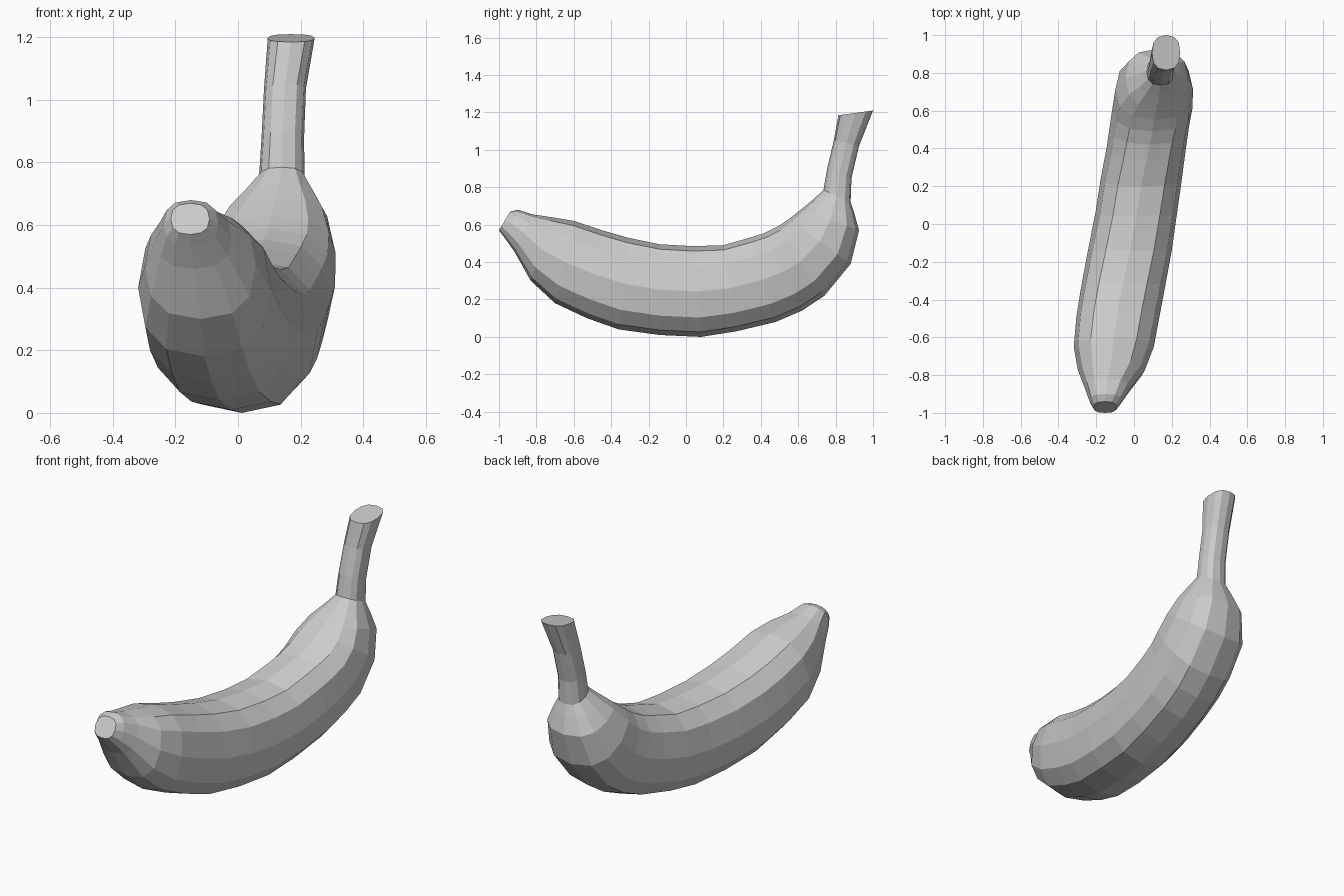
import bpy
import bmesh
from math import cos, sin, tau, copysign
from mathutils import Vector

SIDES = 12
FULLNESS = .8  # below one swells the section beyond an ellipse

# Sections from blossom tip to stem end:
# upper edge (y, z), lower edge (y, z), centre x, half width
BLOSSOM_TIP = [
    ((-.94, .67), (-1, .57), -.153, .062),
    ((-.9, .68), (-.97, .53), -.15, .087),
    ((-.82, .655), (-.92, .46), -.14, .12),
]
BODY = [
    ((-.72, .64), (-.83, .3), -.12, .177),
    ((-.6, .62), (-.7, .18), -.107, .212),
    ((-.45, .57), (-.53, .1), -.085, .22),
    ((-.31, .53), (-.36, .04), -.058, .222),
    ((-.14, .495), (-.14, .01), -.022, .222),
    ((.04, .485), (.08, 0), .012, .216),
    ((.2, .49), (.27, .03), .038, .215),
    ((.34, .53), (.48, .08), .066, .21),
    ((.42, .555), (.62, .14), .082, .21),
    ((.49, .59), (.74, .22), .098, .212),
    ((.55, .63), (.88, .39), .107, .205),
    ((.62, .685), (.925, .57), .12, .165),
    ((.68, .735), (.9, .66), .132, .115),
]
STEM = [
    ((.735, .785), (.88, .72), .14, .073),
    ((.755, .9), (.885, .85), .143, .068),
    ((.79, 1.05), (.925, 1.02), .15, .067),
    ((.815, 1.185), (1, 1.21), .17, .075),
]


def make_material(name, colour):
    """Plain single-colour material."""
    material = bpy.data.materials.new(name)
    material.use_nodes = True
    material.diffuse_color = colour
    shader = material.node_tree.nodes["Principled BSDF"]
    shader.inputs["Base Color"].default_value = colour
    return material


def swell(value):
    """Push a sine or cosine outward for a fuller section."""
    return copysign(abs(value) ** FULLNESS, value)


def add_ring(bm, upper, lower, centre_x, half_width):
    """Rounded section spanning the upper and lower edge points."""
    top = Vector((centre_x, *upper))
    bottom = Vector((centre_x, *lower))
    middle = (top + bottom) / 2
    rise = (top - bottom) / 2
    across = Vector((half_width, 0, 0))
    ring = []
    for i in range(SIDES):
        angle = tau * i / SIDES
        point = middle + rise * swell(cos(angle)) + across * swell(sin(angle))
        ring.append(bm.verts.new(point))
    return ring


def loft(name, sections, material):
    """Skin a row of sections and close both ends."""
    bm = bmesh.new()
    rings = [add_ring(bm, *section) for section in sections]
    for near, far in zip(rings, rings[1:]):
        for i in range(SIDES):
            j = (i + 1) % SIDES
            bm.faces.new((near[i], near[j], far[j], far[i]))
    bm.faces.new(rings[0])
    bm.faces.new(rings[-1])
    bmesh.ops.recalc_face_normals(bm, faces=bm.faces[:])
    mesh = bpy.data.meshes.new(name)
    bm.to_mesh(mesh)
    bm.free()
    mesh.materials.append(material)
    fruit = bpy.data.objects.new(name, mesh)
    bpy.context.collection.objects.link(fruit)


default_cube = bpy.data.objects.get("Cube")
if default_cube:
    bpy.data.objects.remove(default_cube, do_unlink=True)

# One continuous faceted skin: tip, curved body and stem
peel_grey = make_material("peel grey", (.6, .6, .6, 1))
loft("banana", BLOSSOM_TIP + BODY + STEM, peel_grey)
